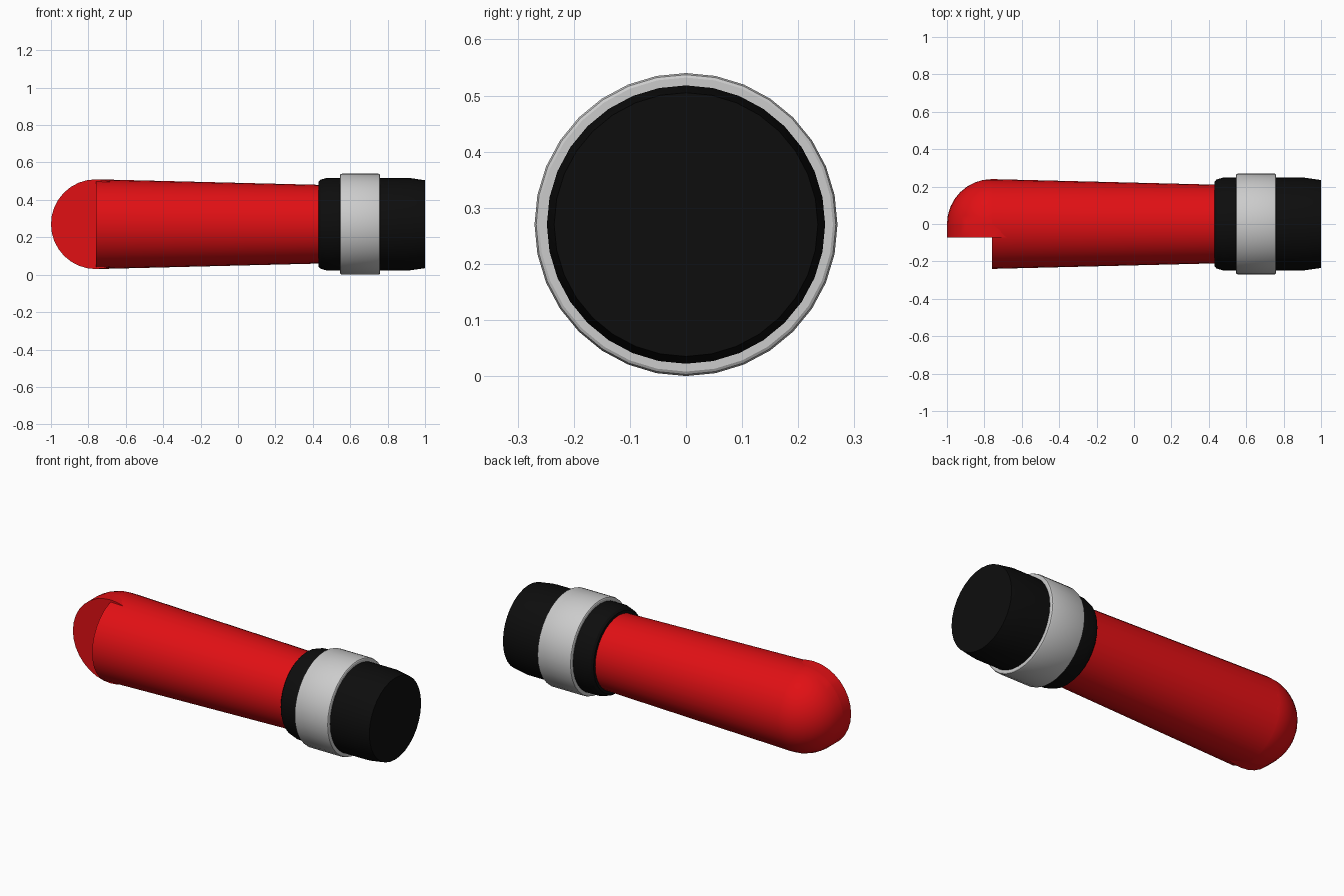
import bpy, bmesh, math
from mathutils import Matrix, Vector

if "Cube" in bpy.data.objects:
    bpy.data.objects.remove(bpy.data.objects["Cube"])

AXIS_Z = 0.27
SIDES = 32


def material(name, color):
    m = bpy.data.materials.new(name)
    m.diffuse_color = (*color, 1)
    m.use_nodes = True
    m.node_tree.nodes["Principled BSDF"].inputs["Base Color"].default_value = m.diffuse_color
    return m


RED = material("red", (0.75, 0.005, 0.007))
BLACK = material("black", (0.004, 0.004, 0.004))


def finish(name, bm, mat):
    bmesh.ops.recalc_face_normals(bm, faces=bm.faces[:])
    me = bpy.data.meshes.new(name)
    bm.to_mesh(me)
    bm.free()
    ob = bpy.data.objects.new(name, me)
    bpy.context.collection.objects.link(ob)
    if mat:
        me.materials.append(mat)
    bpy.ops.object.select_all(action='DESELECT')
    ob.select_set(True)
    bpy.context.view_layer.objects.active = ob
    bpy.ops.object.shade_smooth_by_angle(angle=math.radians(30))
    return ob


def lathe(name, profile, mat=None):
    """Turn (x, radius) points around the long axis and cap both ends."""
    bm = bmesh.new()
    rings = []
    for x, r in profile:
        rings.append([bm.verts.new((x, r * math.sin(a), AXIS_Z + r * math.cos(a)))
                      for a in (math.tau * i / SIDES for i in range(SIDES))])
    for a, b in zip(rings, rings[1:]):
        for i in range(SIDES):
            j = (i + 1) % SIDES
            bm.faces.new((a[i], a[j], b[j], b[i]))
    bm.faces.new(rings[0])
    bm.faces.new(rings[-1])
    return finish(name, bm, mat)


# tapered handle body
lathe("body", [(-0.76, 0.24), (0.45, 0.21)], RED)

# rounded end: half sphere with its rim drawn forward to a flat front
bm = bmesh.new()
bmesh.ops.create_uvsphere(bm, u_segments=SIDES, v_segments=16, radius=0.24)
bmesh.ops.bisect_plane(bm, geom=bm.verts[:] + bm.edges[:] + bm.faces[:],
                       plane_co=(0, 0, 0), plane_no=(0, 0, -1), clear_outer=True)
rim = [e for e in bm.edges if e.is_boundary]
ext = bmesh.ops.extrude_edge_only(bm, edges=rim)["geom"]
bmesh.ops.translate(bm, vec=Vector((0, 0, -0.072)),
                    verts=[g for g in ext if isinstance(g, bmesh.types.BMVert)])
bmesh.ops.holes_fill(bm, edges=[e for e in bm.edges if e.is_boundary], sides=0)
bmesh.ops.transform(bm, verts=bm.verts[:],
                    matrix=Matrix.Translation((-0.76, 0, AXIS_Z)) @ Matrix.Rotation(-math.pi / 2, 4, 'X'))
finish("rounded_end", bm, RED)

# black collar, grey ring and black end cap
lathe("collar", [(0.43, 0.226), (0.44, 0.237), (0.475, 0.248), (0.56, 0.248)], BLACK)
lathe("ring", [(0.545, 0.262), (0.548, 0.267), (0.556, 0.27),
               (0.749, 0.27), (0.757, 0.267), (0.76, 0.262)])
lathe("end_cap", [(0.74, 0.248), (0.91, 0.248), (1.0, 0.235)], BLACK)
